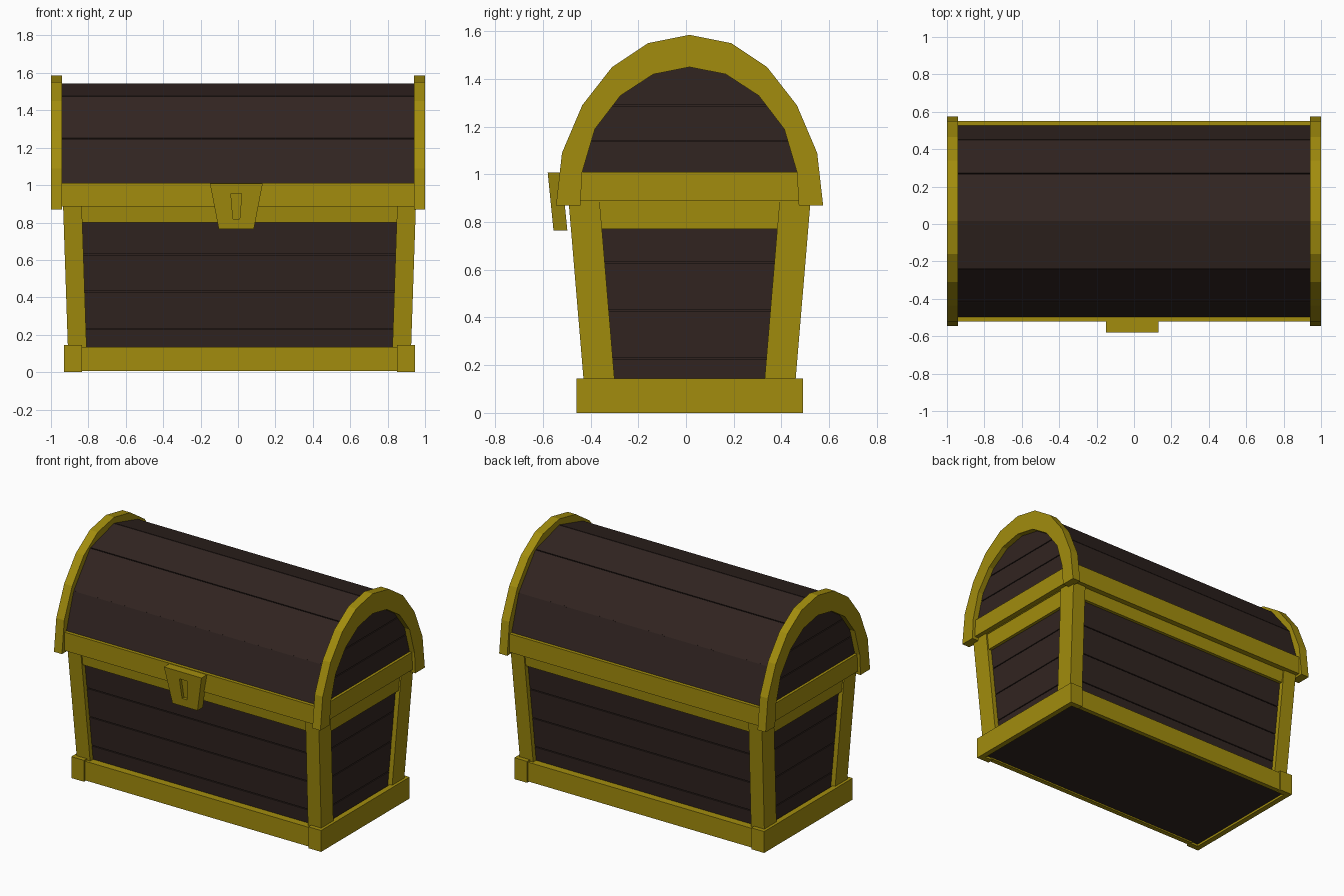
import bpy, bmesh

if "Cube" in bpy.data.objects:
    bpy.data.objects.remove(bpy.data.objects["Cube"])

CX, CY = 0.008, 0.015          # body centre


def material(name, rgb):
    m = bpy.data.materials.new(name)
    m.diffuse_color = (*rgb, 1)
    m.use_nodes = True
    m.node_tree.nodes["Principled BSDF"].inputs["Base Color"].default_value = m.diffuse_color
    return m


GOLD = material("gold", (0.36, 0.265, 0.004))
WOOD = material("dark_wood", (0.031, 0.018, 0.015))


def loft(name, bottom, top, mat):
    """Solid between two matching rings of 3D points."""
    bm = bmesh.new()
    a = [bm.verts.new(p) for p in bottom]
    b = [bm.verts.new(p) for p in top]
    n = len(a)
    bm.faces.new(a)
    bm.faces.new(b[::-1])
    for i in range(n):
        j = (i + 1) % n
        bm.faces.new((a[j], a[i], b[i], b[j]))
    bmesh.ops.recalc_face_normals(bm, faces=bm.faces)
    me = bpy.data.meshes.new(name)
    bm.to_mesh(me)
    bm.free()
    me.materials.append(mat)
    ob = bpy.data.objects.new(name, me)
    bpy.context.collection.objects.link(ob)
    return ob


def box(name, x0, x1, y0, y1, z0, z1, mat):
    ring = [(x0, y0), (x1, y0), (x1, y1), (x0, y1)]
    return loft(name, [(x, y, z0) for x, y in ring], [(x, y, z1) for x, y in ring], mat)


def extrude_x(name, yz, x0, x1, mat):
    return loft(name, [(x0, y, z) for y, z in yz], [(x1, y, z) for y, z in yz], mat)


def half(z):
    """Half width and half depth of the flared body at height z."""
    t = (z - 0.145) / 0.74
    return 0.918 + 0.025 * t, 0.445 + 0.062 * t


def body_slab(name, z0, z1, inset, mat):
    rings = []
    for z in (z0, z1):
        hx, hy = (h - inset for h in half(z))
        rings.append([(CX + sx * hx, CY + sy * hy, z)
                      for sx, sy in ((-1, -1), (1, -1), (1, 1), (-1, 1))])
    return loft(name, *rings, mat)


# Body: dark core with boards around it
body_slab("body_core", 0.03, 0.88, 0.042, WOOD)
for i, (z0, z1) in enumerate([(0.05, 0.23), (0.23, 0.43), (0.43, 0.63), (0.63, 0.87)]):
    body_slab(f"body_board_{i + 1}", z0 + 0.003, z1 - 0.003, 0.032, WOOD)
box("bottom_board", -0.90, 0.915, -0.42, 0.45, 0.015, 0.1, WOOD)

# Corner posts with an L section
for sx in (-1, 1):
    for sy in (-1, 1):
        rings = []
        for z in (0.13, 0.89):
            hx, hy = half(z)
            l_shape = [(0, 0), (0.1, 0), (0.1, 0.045), (0.045, 0.045), (0.045, 0.13), (0, 0.13)]
            rings.append([(CX + sx * (hx - u), CY + sy * (hy - v), z) for u, v in l_shape])
        side = ("left" if sx < 0 else "right") + ("_front" if sy < 0 else "_back")
        loft(f"{side}_post", *rings, GOLD)

# Upper rails following the flare
for s, tag in ((-1, "front"), (1, "back")):
    rings = []
    for z in (0.80, 0.89):
        hx, hy = half(z)
        ys = (CY + s * (hy - 0.01), CY + s * (hy - 0.05))
        rings.append([(-0.85, ys[0], z), (0.866, ys[0], z), (0.866, ys[1], z), (-0.85, ys[1], z)])
    loft(f"{tag}_upper_rail", *rings, GOLD)
for s, tag in ((-1, "left"), (1, "right")):
    rings = []
    for z in (0.77, 0.89):
        hx, hy = half(z)
        xs = (CX + s * (hx - 0.01), CX + s * (hx - 0.05))
        rings.append([(xs[0], -0.37, z), (xs[0], 0.40, z), (xs[1], 0.40, z), (xs[1], -0.37, z)])
    loft(f"{tag}_upper_rail", *rings, GOLD)

# Base: end rails wrap the corners, plain rails at front and back
for s, tag in ((-1, "left"), (1, "right")):
    u = [(0.9375, 0.475), (0.842, 0.475), (0.842, 0.435), (0.9, 0.435)]
    ring = [(CX + s * x, CY - y) for x, y in u] + [(CX + s * x, CY + y) for x, y in u[::-1]]
    loft(f"{tag}_base_rail", [(x, y, 0) for x, y in ring], [(x, y, 0.145) for x, y in ring], GOLD)
    ys = sorted((CY + s * 0.463, CY + s * 0.40))
    thin = sorted((CY + s * 0.463, CY + s * 0.43))
    name = "front" if s < 0 else "back"
    box(f"{name}_base_rail", -0.84, 0.86, *thin, 0.005, 0.135, GOLD)
    box(f"{name}_base_ledge", -0.84, 0.86, *ys, 0.1, 0.135, GOLD)

# Lid: faceted barrel with a plank on each facet
facets = [(-0.515, 1.0), (-0.435, 1.25), (-0.255, 1.475), (0.0, 1.545),
          (0.255, 1.475), (0.435, 1.25), (0.515, 1.0)]
core = [(CY + y * 0.985, 1.0 + (z - 1.0) * 0.985) for y, z in facets]
extrude_x("lid_core", core, -0.945, 0.945, WOOD)
for i, ((y0, z0), (y1, z1)) in enumerate(zip(facets, facets[1:])):
    g = 0.01

    def at(t, k):
        return CY + (y0 + (y1 - y0) * t) * k, 1.0 + (z0 + (z1 - z0) * t - 1.0) * k
    extrude_x(f"lid_plank_{i + 1}", [at(g, 1), at(1 - g, 1), at(1 - g, 0.96), at(g, 0.96)],
              -0.95, 0.95, WOOD)

# Lid end boards
end_steps = [(1.0, 0.475), (1.14, 0.435), (1.29, 0.345), (1.47, 0.13)]
for s, tag in ((-1, "left"), (1, "right")):
    for i, ((z0, w0), (z1, w1)) in enumerate(zip(end_steps, end_steps[1:])):
        yz = [(CY - w0, z0 + 0.003), (CY + w0, z0 + 0.003),
              (CY + w1, z1 - 0.003), (CY - w1, z1 - 0.003)]
        extrude_x(f"{tag}_lid_end_board_{i + 1}", yz, *sorted((s * 0.94, s * 0.962)), WOOD)

# Lid rim band
box("lid_rim", -0.945, 0.945, CY - 0.535, CY + 0.535, 0.885, 1.01, GOLD)
box("lid_rim_ends", -0.98, 0.98, CY - 0.485, CY + 0.485, 0.89, 1.01, GOLD)

# Arched end bands
outer = [(0.56, 0.87), (0.535, 1.09), (0.45, 1.29), (0.325, 1.45), (0.175, 1.55)]
inner = [(0.458, 0.87), (0.45, 1.01), (0.397, 1.19), (0.29, 1.33), (0.152, 1.42)]


def arch(pts, peak):
    return [(CY - y, z) for y, z in pts] + [(CY, peak)] + [(CY + y, z) for y, z in pts[::-1]]


for s, tag in ((-1, "left"), (1, "right")):
    extrude_x(f"{tag}_arch_band", arch(outer, 1.585) + arch(inner, 1.45)[::-1],
              *sorted((s * 0.94, s * 1.0)), GOLD)

# Latch: tilted tapered plate with a keyhole recess
LX = -0.009


def latch_ring(z_w, offset):
    pts = [(-w, z) for z, w in z_w] + [(w, z) for z, w in z_w[::-1]]
    return [(LX + x, -0.58 + (1.01 - z) * 0.1 + offset, z) for x, z in pts]


plate = [(1.008, 0.141), (0.765, 0.094)]
hole = [(0.955, 0.029), (0.82, 0.018)]
latch = loft("latch", latch_ring(plate, 0), latch_ring(plate, 0.058), GOLD)
cutter = loft("keyhole_cutter", latch_ring(hole, -0.05), latch_ring(hole, 0.02), GOLD)
cutter.hide_render = True
cutter.hide_set(True)
mod = latch.modifiers.new("keyhole", 'BOOLEAN')
mod.operation = 'DIFFERENCE'
mod.solver = 'EXACT'
mod.object = cutter
